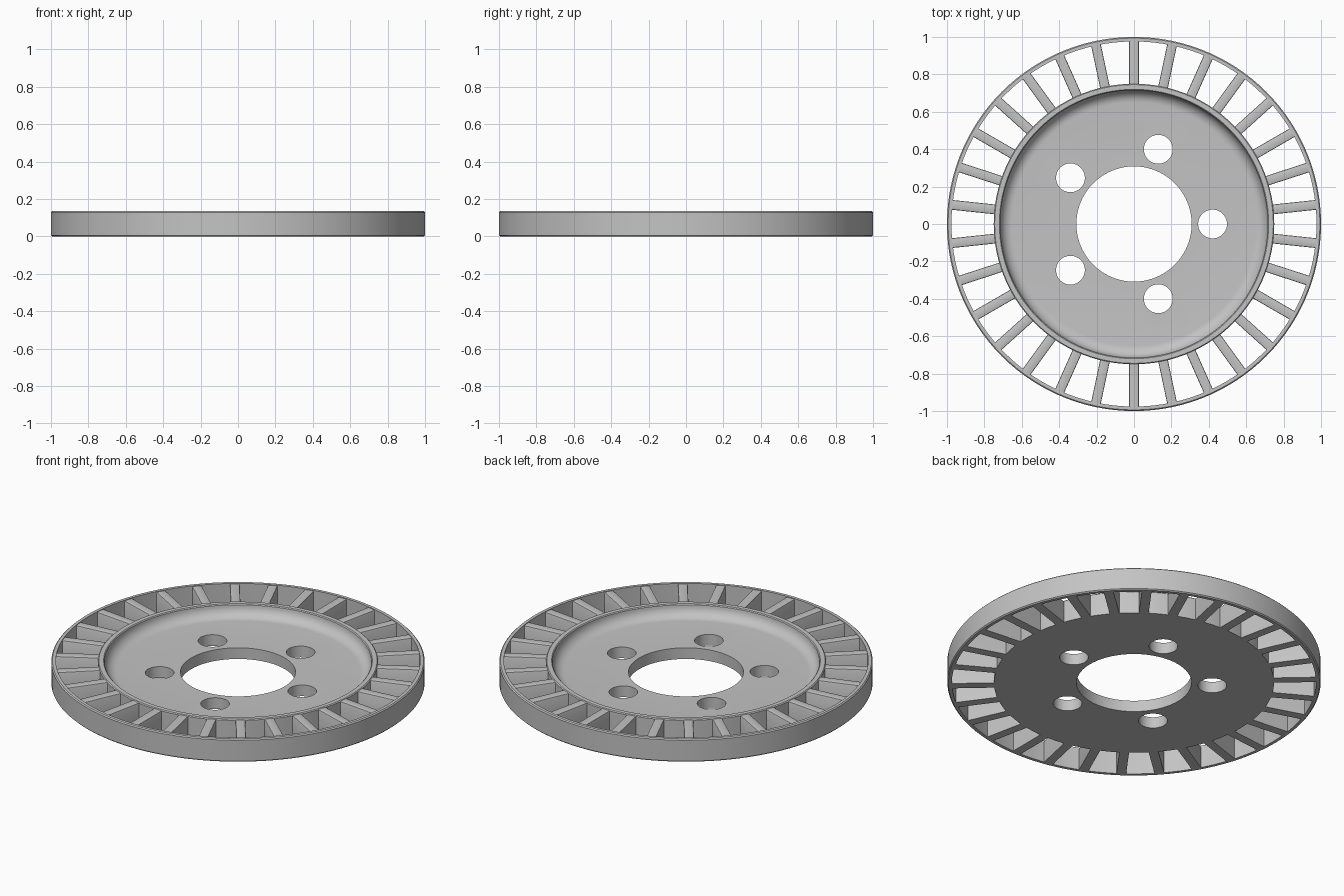
import bpy, bmesh
from math import sin, cos, pi, radians
from mathutils import Matrix

if "Cube" in bpy.data.objects:
    bpy.data.objects.remove(bpy.data.objects["Cube"])

HEIGHT = 0.135
FLOOR = 0.066
SPOKES = 30
SEGMENTS = 120

grey = bpy.data.materials.new("plain_grey")
grey.use_nodes = True
colour = (0.55, 0.55, 0.55, 1)
grey.diffuse_color = colour
grey.node_tree.nodes["Principled BSDF"].inputs["Base Color"].default_value = colour


def make_object(name, bm):
    bmesh.ops.recalc_face_normals(bm, faces=bm.faces)
    mesh = bpy.data.meshes.new(name)
    bm.to_mesh(mesh)
    bm.free()
    mesh.materials.append(grey)
    obj = bpy.data.objects.new(name, mesh)
    bpy.context.collection.objects.link(obj)
    return obj


def select_only(obj):
    bpy.ops.object.select_all(action='DESELECT')
    obj.select_set(True)
    bpy.context.view_layer.objects.active = obj


def lathe(name, profile):
    """Turn a closed (radius, z) profile around the z axis."""
    bm = bmesh.new()
    rings = []
    for i in range(SEGMENTS):
        a = 2 * pi * i / SEGMENTS
        rings.append([bm.verts.new((r * cos(a), r * sin(a), z)) for r, z in profile])
    n = len(profile)
    for i, ring in enumerate(rings):
        after = rings[(i + 1) % SEGMENTS]
        for j in range(n):
            k = (j + 1) % n
            bm.faces.new((ring[j], after[j], after[k], ring[k]))
    return make_object(name, bm)


def smooth(obj):
    select_only(obj)
    bpy.ops.object.shade_smooth_by_angle(angle=radians(30))


# Dished hub: flat floor, rounded corner, thin upright rim
fillet = 0.064
rim_inner = 0.715
curve = [(rim_inner - fillet + fillet * sin(t * pi / 16),
          FLOOR + fillet - fillet * cos(t * pi / 16)) for t in range(9)]
hub = lathe("dished_hub", [(0.308, 0), (0.75, 0), (0.75, HEIGHT - 0.005), (0.745, HEIGHT),
                           (rim_inner + 0.005, HEIGHT)] + curve[::-1] + [(0.308, FLOOR)])

# Five bolt holes
bm = bmesh.new()
for i in range(5):
    a = 2 * pi * i / 5
    place = Matrix.Translation((0.42 * cos(a), 0.42 * sin(a), FLOOR / 2))
    bmesh.ops.create_cone(bm, cap_ends=True, segments=48, radius1=0.077,
                          radius2=0.077, depth=0.3, matrix=place)
cutter = make_object("bolt_hole_cutter", bm)
cutter.hide_render = True
cut = hub.modifiers.new("bolt_holes", 'BOOLEAN')
cut.operation = 'DIFFERENCE'
cut.solver = 'EXACT'
cut.object = cutter
select_only(hub)
bpy.ops.object.modifier_apply(modifier=cut.name)
bpy.data.objects.remove(cutter)
smooth(hub)

# Outer ring with softened outside corners
soft = 0.006
ring = lathe("outer_ring", [(0.976, 0), (1 - soft, 0), (1, soft), (1, HEIGHT - soft),
                            (1 - soft, HEIGHT), (0.976, HEIGHT)])
smooth(ring)

# Radial spokes between hub and ring
bm = bmesh.new()
spoke_height = HEIGHT - 0.004
for i in range(SPOKES):
    turn = Matrix.Rotation(pi / 2 + 2 * pi * i / SPOKES, 4, 'Z')
    place = Matrix.Translation((0.862, 0, spoke_height / 2))
    size = Matrix.Diagonal((0.236, 0.052, spoke_height, 1))
    bmesh.ops.create_cube(bm, size=1, matrix=turn @ place @ size)
top_edges = [e for e in bm.edges
             if all(v.co.z > HEIGHT / 2 for v in e.verts) and e.calc_length() > 0.2]
bmesh.ops.bevel(bm, geom=top_edges, offset=0.006, segments=2, affect='EDGES', profile=0.5)
smooth(make_object("radial_spokes", bm))
